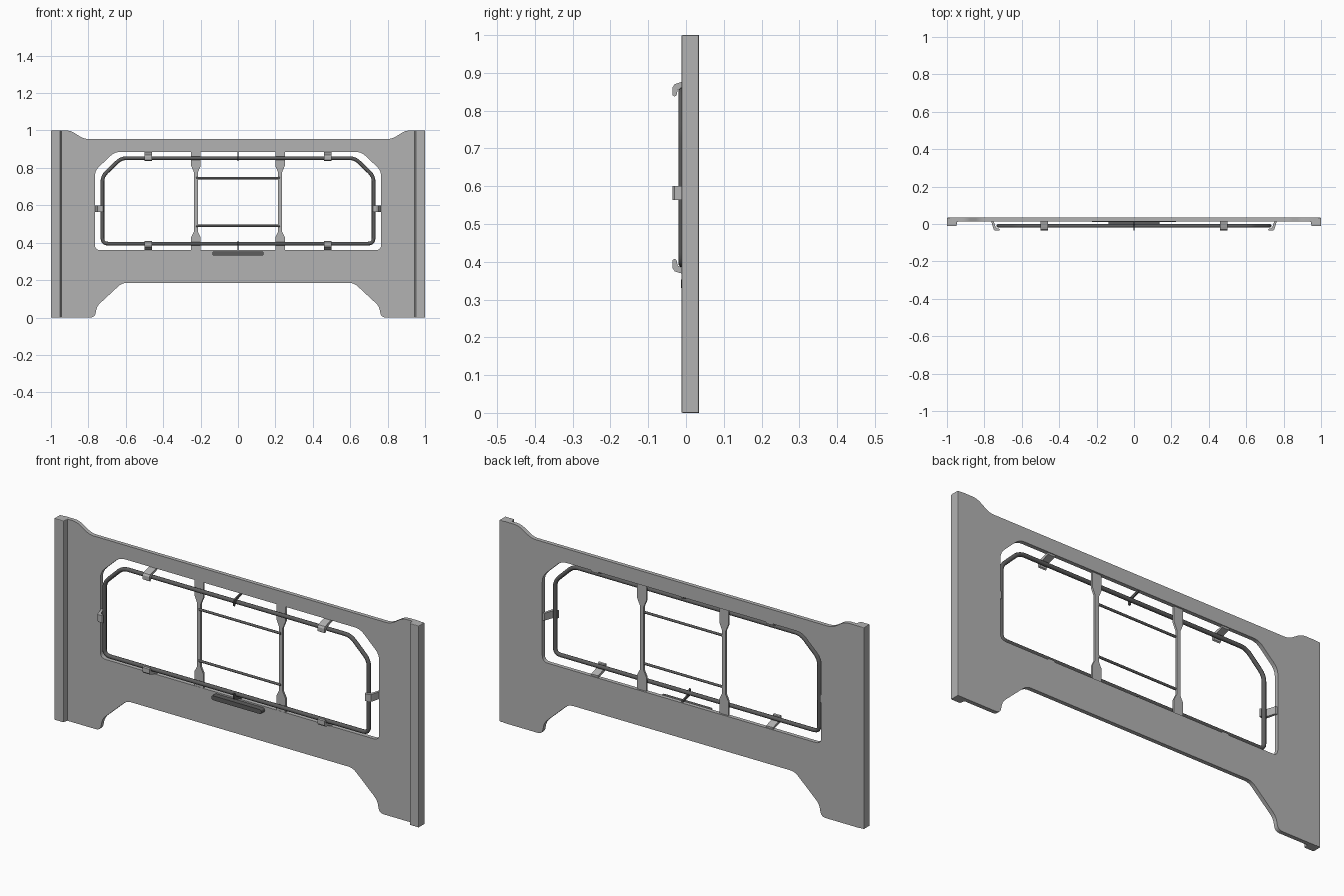
import bpy, bmesh, math
from mathutils import Vector

if "Cube" in bpy.data.objects:
    bpy.data.objects.remove(bpy.data.objects["Cube"])


def material(name, value):
    m = bpy.data.materials.new(name)
    m.use_nodes = True
    colour = (value, value, value, 1)
    m.diffuse_color = colour
    m.node_tree.nodes["Principled BSDF"].inputs["Base Color"].default_value = colour
    return m


GREY = material("light grey", 0.45)
DARK = material("dark grey", 0.11)


def rounded(points, radius, steps=4):
    """Round every corner of a closed outline."""
    out = []
    for i, p in enumerate(points):
        p, a, b = (Vector(v) for v in (p, points[i - 1], points[(i + 1) % len(points)]))
        r = min(radius, (a - p).length * 0.45, (b - p).length * 0.45)
        start, end = p + (a - p).normalized() * r, p + (b - p).normalized() * r
        for k in range(steps + 1):
            t = k / steps
            out.append(start * (1 - t) ** 2 + p * 2 * t * (1 - t) + end * t * t)
    return out


def mirrored(half):
    """Complete an outline from its +x half."""
    return half + [(-x, z) for x, z in reversed(half)]


def make_curve(name, outlines, mat, **settings):
    cu = bpy.data.curves.new(name, 'CURVE')
    for key, value in settings.items():
        setattr(cu, key, value)
    for pts in outlines:
        sp = cu.splines.new('POLY')
        sp.points.add(len(pts) - 1)
        for q, p in zip(sp.points, pts):
            q.co = (p[0], p[1], 0, 1)
        sp.use_cyclic_u = True
    temp = bpy.data.objects.new(name + "_curve", cu)
    bpy.context.collection.objects.link(temp)
    bpy.context.view_layer.update()
    mesh = bpy.data.meshes.new_from_object(
        temp.evaluated_get(bpy.context.evaluated_depsgraph_get()))
    bpy.data.objects.remove(temp)
    mesh.materials.clear()
    mesh.materials.append(mat)
    ob = bpy.data.objects.new(name, mesh)
    bpy.context.collection.objects.link(ob)
    return ob


def plate(name, outlines, y0, y1, mat):
    """Flat x-z outline given thickness along y."""
    ob = make_curve(name, outlines, mat, dimensions='2D', fill_mode='BOTH',
                    extrude=(y1 - y0) / 2)
    ob.rotation_euler.x = math.pi / 2
    ob.location.y = (y0 + y1) / 2
    return ob


def smooth(ob):
    bpy.ops.object.select_all(action='DESELECT')
    ob.select_set(True)
    bpy.context.view_layer.objects.active = ob
    bpy.ops.object.shade_smooth_by_angle(angle=math.radians(40))


def prism(name, profile, axis_a, axis_b, depth, centre, mat, bevel=0.0):
    """Extrude a profile in the plane of two axes, centred across its depth."""
    a, b = Vector(axis_a), Vector(axis_b)
    n, c = a.cross(b), Vector(centre)
    bm = bmesh.new()
    face = bm.faces.new([bm.verts.new(c + a * u + b * v - n * depth / 2) for u, v in profile])
    top = bmesh.ops.extrude_face_region(bm, geom=[face])
    verts = [g for g in top["geom"] if isinstance(g, bmesh.types.BMVert)]
    bmesh.ops.translate(bm, verts=verts, vec=n * depth)
    bmesh.ops.recalc_face_normals(bm, faces=bm.faces)
    mesh = bpy.data.meshes.new(name)
    bm.to_mesh(mesh)
    bm.free()
    mesh.materials.append(mat)
    ob = bpy.data.objects.new(name, mesh)
    bpy.context.collection.objects.link(ob)
    if bevel:
        mod = ob.modifiers.new("soft_edges", 'BEVEL')
        mod.width, mod.segments = bevel, 2
    return ob


# Main panel with its window opening
outer = mirrored([(0.62, 0.185), (0.755, 0.06), (0.765, 0.0), (0.997, 0.0),
                  (0.997, 1.0), (0.895, 1.0), (0.825, 0.955)])
opening = mirrored([(0.765, 0.36), (0.765, 0.785), (0.66, 0.885)])
smooth(plate("panel", [rounded(outer, 0.025), rounded(opening, 0.03)], 0.014, 0.034, GREY))

# End posts, with the inner face leaning slightly
post = [(0.944, 0.016), (0.95, -0.012), (1.0, -0.012), (1.0, 0.034), (0.96, 0.034)]
for side, s in (("left", 1), ("right", -1)):
    prism(side + "_post", [(s * x, y) for x, y in post], (1, 0, 0), (0, 1, 0),
          1.0, (0, 0, 0.5), GREY, bevel=0.003)

# Tube frame inside the opening
loop = mirrored([(0.725, 0.395), (0.725, 0.755), (0.625, 0.852)])
tube = make_curve("tube_frame", [rounded(loop, 0.03)], DARK, dimensions='3D',
                  bevel_depth=0.01, bevel_resolution=3)
tube.rotation_euler.x = math.pi / 2
tube.location.y = -0.01
smooth(tube)

# Hooked clips from the opening edge over the tube
hook = [(-0.002, 0.03), (0.01, -0.015), (0.015, -0.03), (0.024, -0.036), (0.044, -0.036),
        (0.048, -0.03), (0.044, -0.025), (0.03, -0.022), (0.022, -0.008), (0.009, 0.03)]
for side, s in (("left", 1), ("right", -1)):
    prism(side + "_side_clip", hook, (-s, 0, 0), (0, 1, 0), 0.036,
          (s * 0.765, 0, 0.582), GREY)
    for level, z, d in (("upper", 0.885, -1), ("lower", 0.36, 1)):
        prism(f"{level}_{side}_clip", hook, (0, 0, d), (0, 1, 0), 0.038,
              (s * 0.48, 0, z), GREY)
for level, z, d in (("upper", 0.885, -1), ("lower", 0.36, 1)):
    prism(level + "_centre_clip", hook, (0, 0, d), (0, 1, 0), 0.007, (0, 0, z), DARK)

# Upright straps with wide ends
edge = [(0.025, 0.355), (0.025, 0.43), (0.01, 0.46), (0.01, 0.775), (0.025, 0.81), (0.025, 0.89)]
for side, s in (("left", 1), ("right", -1)):
    strap = plate(side + "_strap", [mirrored(edge)], 0.015, 0.025, GREY)
    strap.location.x = s * 0.225

# Thin cross rods between the straps
for level, z in (("upper", 0.745), ("lower", 0.49)):
    bpy.ops.mesh.primitive_cylinder_add(vertices=12, radius=0.006, depth=0.45,
                                        location=(0, 0.016, z), rotation=(0, math.pi / 2, 0))
    rod = bpy.context.object
    rod.name = level + "_rod"
    rod.data.materials.append(DARK)
    smooth(rod)

# Handle bar below the opening
bar = mirrored([(0.137, 0.331), (0.137, 0.353)])
smooth(plate("handle", [rounded(bar, 0.011)], -0.013, 0.016, DARK))
